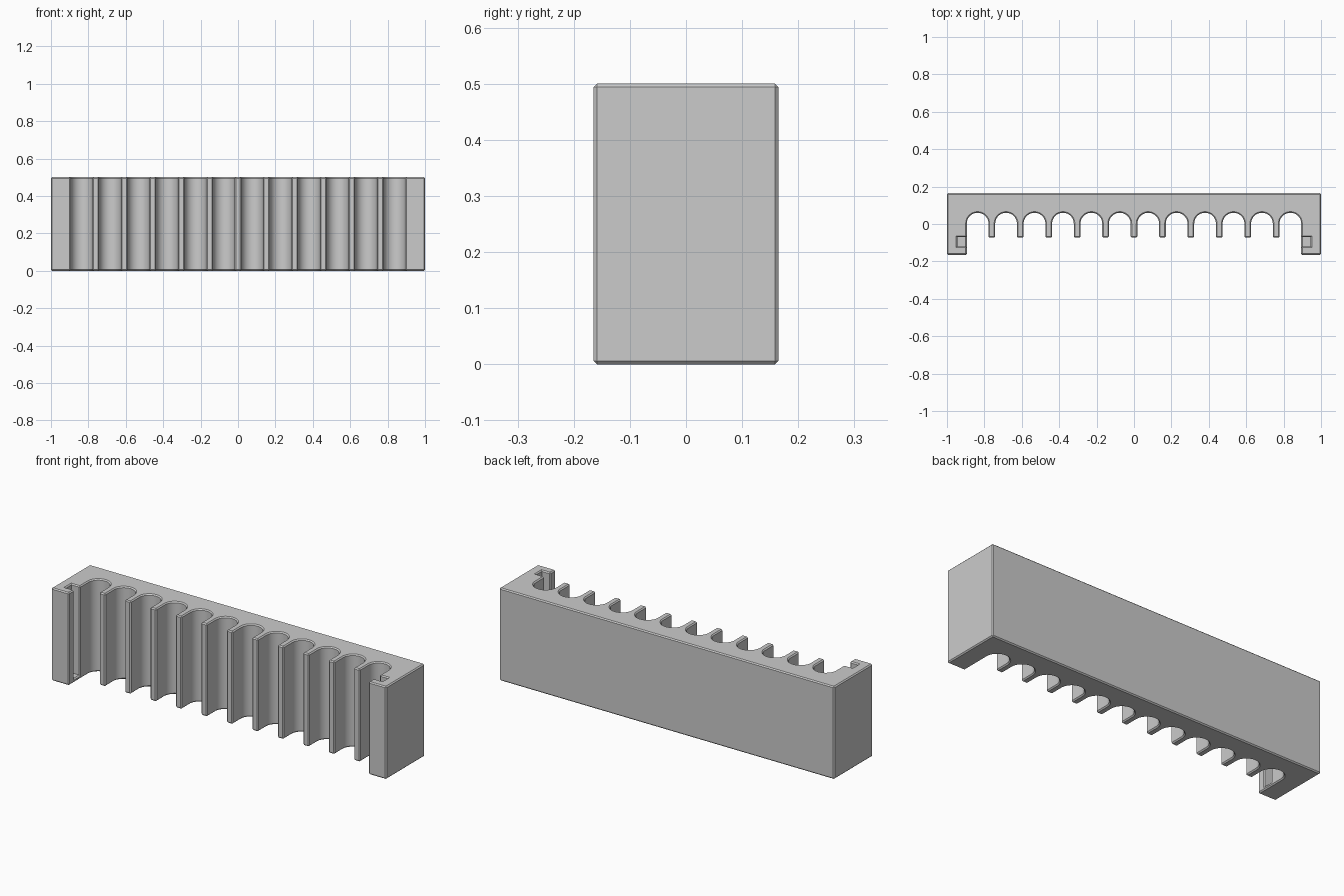
import bpy
import bmesh
import math

if "Cube" in bpy.data.objects:
    bpy.data.objects.remove(bpy.data.objects["Cube"], do_unlink=True)

HEIGHT, DEPTH = 0.5, 0.165      # full height, half depth
SLOTS, PITCH, RADIUS = 12, 0.152, 0.058
ARC_Y, TOOTH_Y = 0.002, -0.073  # arc centre and tooth tips
INNER = PITCH * (SLOTS - 1) / 2 + RADIUS

grey = bpy.data.materials.new("plain grey")
grey.use_nodes = True
colour = (0.6, 0.6, 0.6, 1)
grey.diffuse_color = colour
grey.node_tree.nodes["Principled BSDF"].inputs["Base Color"].default_value = colour


def prism(name, outline, bottom, top):
    """Extrude a closed outline between two heights."""
    bm = bmesh.new()
    base = bm.faces.new([bm.verts.new((x, y, bottom)) for x, y in outline])
    result = bmesh.ops.extrude_face_region(bm, geom=[base])
    verts = [v for v in result["geom"] if isinstance(v, bmesh.types.BMVert)]
    bmesh.ops.translate(bm, verts=verts, vec=(0, 0, top - bottom))
    bmesh.ops.recalc_face_normals(bm, faces=bm.faces)
    mesh = bpy.data.meshes.new(name)
    bm.to_mesh(mesh)
    bm.free()
    mesh.materials.append(grey)
    obj = bpy.data.objects.new(name, mesh)
    bpy.context.collection.objects.link(obj)
    return obj


# Comb-shaped outline: back, two end arms, round-ended slots between teeth
outline = [(1, -DEPTH), (1, DEPTH), (-1, DEPTH), (-1, -DEPTH), (-INNER, -DEPTH)]
for i in range(SLOTS):
    cx = (i - (SLOTS - 1) / 2) * PITCH
    if i > 0:
        outline.append((cx - RADIUS, TOOTH_Y))
    for k in range(25):
        a = math.pi * (1 - k / 24)
        outline.append((cx + RADIUS * math.cos(a), ARC_Y + RADIUS * math.sin(a)))
    if i < SLOTS - 1:
        outline.append((cx + RADIUS, TOOTH_Y))
outline.append((INNER, -DEPTH))
rack = prism("rack_body", outline, 0, HEIGHT)

# Lid grooves in the arms, open at the top and stopped above the base
bpy.context.view_layer.objects.active = rack
rack.select_set(True)
for side in (-1, 1):
    near, far = side * (INNER - 0.03), side * 0.945
    cutter = prism("groove_cutter", [(near, -0.12), (far, -0.12), (far, -0.07), (near, -0.07)],
                   0.02, HEIGHT + 0.1)
    cutter.hide_render = True
    cut = rack.modifiers.new("groove", "BOOLEAN")
    cut.operation, cut.solver, cut.object = "DIFFERENCE", "EXACT", cutter
    bpy.ops.object.modifier_apply(modifier=cut.name)
    bpy.data.objects.remove(cutter, do_unlink=True)

# Small chamfer on the outer edges only
bm = bmesh.new()
bm.from_mesh(rack.data)
edges = [e for e in bm.edges if e.is_manifold and e.is_convex and e.calc_face_angle() > math.radians(40)]
bmesh.ops.bevel(bm, geom=edges, offset=0.006, segments=1, affect="EDGES", clamp_overlap=True)
bm.to_mesh(rack.data)
bm.free()
bpy.ops.object.shade_smooth_by_angle(angle=math.radians(30))
